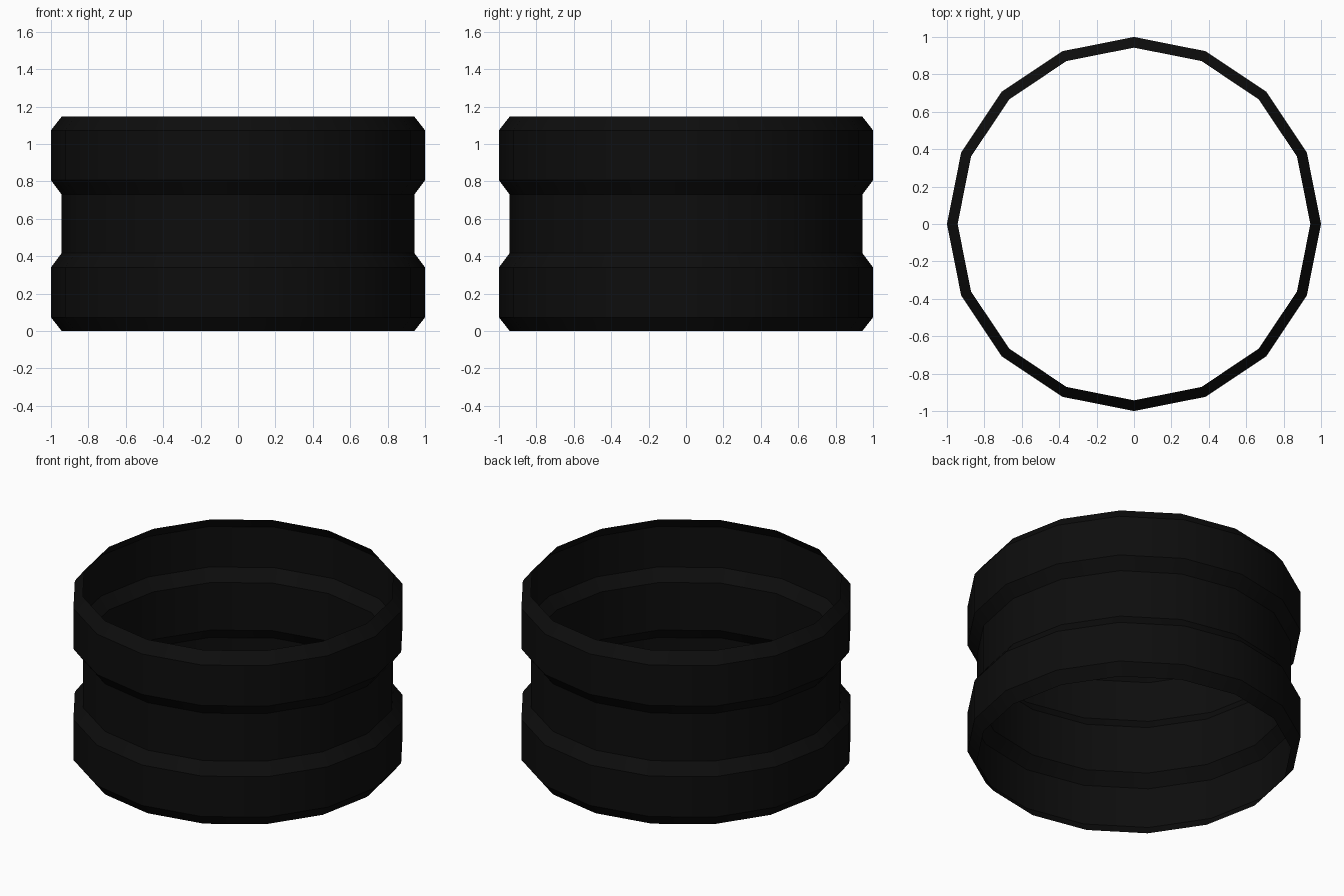
import bpy, bmesh, math

if "Cube" in bpy.data.objects:
    bpy.data.objects.remove(bpy.data.objects["Cube"])

SIDES = 16
# Outer wall profile (radius, height): two raised bands with a narrow waist
PROFILE = [(0.943, 0.0), (1.0, 0.073), (1.0, 0.34), (0.943, 0.416),
           (0.943, 0.73), (1.0, 0.806), (1.0, 1.073), (0.943, 1.146)]

black = bpy.data.materials.new("black rubber")
black.diffuse_color = (0.004, 0.004, 0.004, 1)
black.use_nodes = True
black.node_tree.nodes["Principled BSDF"].inputs["Base Color"].default_value = black.diffuse_color

# Open thin-walled sleeve, lathed from the profile
bm = bmesh.new()
rings = [[bm.verts.new((r * math.cos(2 * math.pi * i / SIDES),
                        r * math.sin(2 * math.pi * i / SIDES), z))
          for i in range(SIDES)] for r, z in PROFILE]
for low, high in zip(rings, rings[1:]):
    for i in range(SIDES):
        j = (i + 1) % SIDES
        bm.faces.new((low[i], low[j], high[j], high[i]))

mesh = bpy.data.meshes.new("ribbed_sleeve")
bm.to_mesh(mesh)
bm.free()
mesh.materials.append(black)
sleeve = bpy.data.objects.new("ribbed_sleeve", mesh)
bpy.context.collection.objects.link(sleeve)

# Smooth around the wall, sharp at the band edges
bpy.context.view_layer.objects.active = sleeve
sleeve.select_set(True)
bpy.ops.object.shade_smooth_by_angle(angle=math.radians(30))
